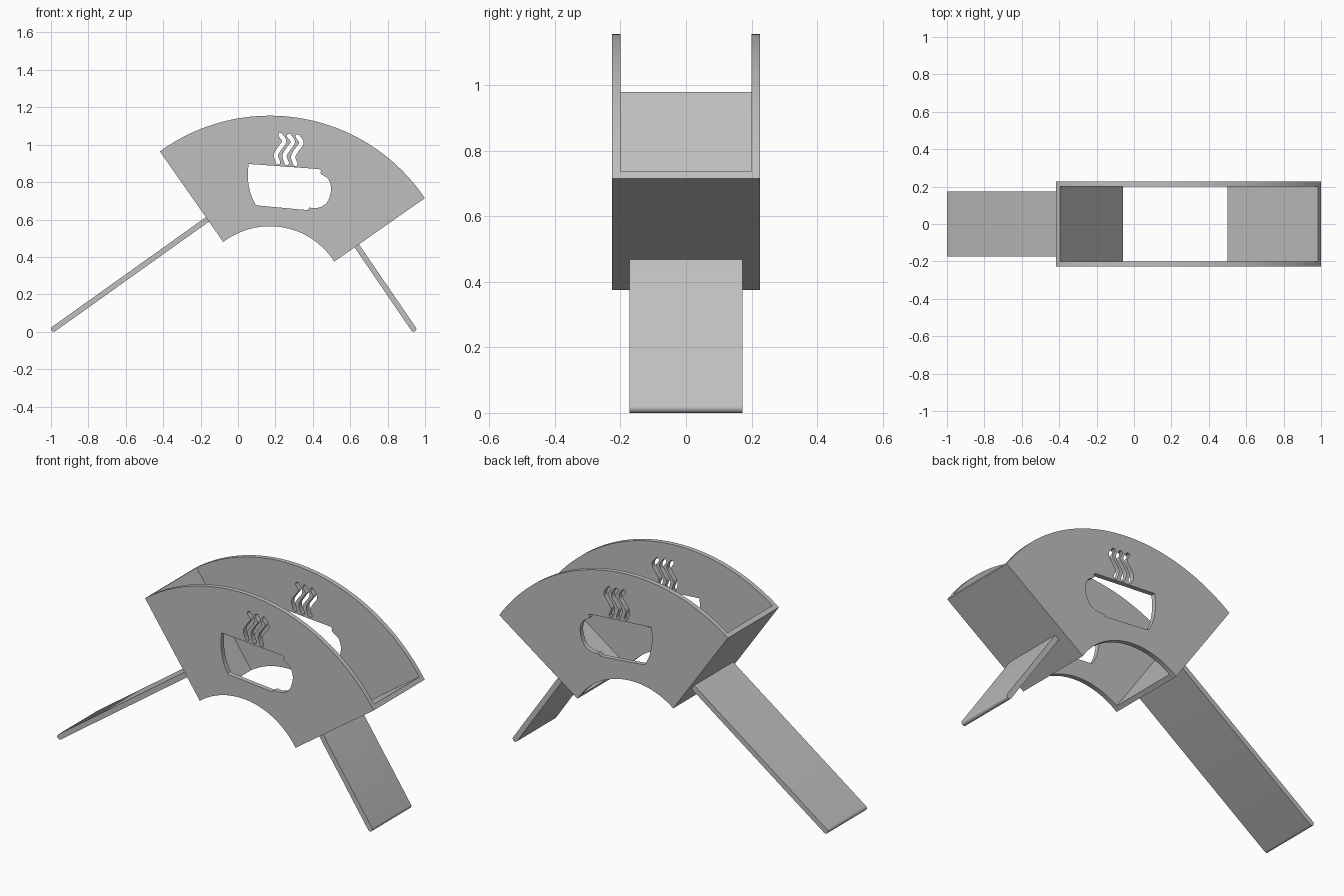
import bpy
from math import sin, cos, radians, sqrt, pi
from mathutils import Vector

if "Cube" in bpy.data.objects:
    bpy.data.objects.remove(bpy.data.objects["Cube"], do_unlink=True)

CENTRE = Vector((0.17, 0.155))
OUTER, INNER = 1.0, 0.409
THICK = 0.026
EDGE = 0.0175            # end faces sit just outside the quarter-circle radii
INSIDE = 0.2             # half the clear width between the plates
LEG_HALF, LEG_R = 0.1725, 0.0145

grey = bpy.data.materials.new("plain grey")
grey.use_nodes = True
colour = (0.52, 0.52, 0.52, 1)
grey.diffuse_color = colour
grey.node_tree.nodes["Principled BSDF"].inputs["Base Color"].default_value = colour


def extrude(name, outlines, y, half):
    """Fill x-z outlines (first is the edge, the rest holes) and extrude along y."""
    curve = bpy.data.curves.new(name, 'CURVE')
    curve.dimensions = '2D'
    curve.fill_mode = 'BOTH'
    curve.extrude = half
    for pts in outlines:
        spline = curve.splines.new('POLY')
        spline.points.add(len(pts) - 1)
        for p, co in zip(spline.points, pts):
            p.co = (co[0], co[1], 0, 1)
        spline.use_cyclic_u = True
    obj = bpy.data.objects.new(name, curve)
    bpy.context.collection.objects.link(obj)
    obj.location.y = y
    obj.rotation_euler.x = pi / 2
    bpy.ops.object.select_all(action='DESELECT')
    obj.select_set(True)
    bpy.context.view_layer.objects.active = obj
    bpy.ops.object.convert(target='MESH')
    obj = bpy.context.object
    bpy.ops.object.mode_set(mode='EDIT')
    bpy.ops.mesh.select_all(action='SELECT')
    bpy.ops.mesh.remove_doubles(threshold=0.0001)
    bpy.ops.mesh.normals_make_consistent(inside=False)
    bpy.ops.object.mode_set(mode='OBJECT')
    obj.data.materials.clear()
    obj.data.materials.append(grey)
    bpy.ops.object.shade_smooth_by_angle(angle=radians(30))
    return obj


def smooth(pts, steps=6):
    """Catmull-Rom curve through the points."""
    pts = [Vector(p) for p in pts]
    ext = [2 * pts[0] - pts[1]] + pts + [2 * pts[-1] - pts[-2]]
    out = []
    for a, b, c, d in zip(ext, ext[1:], ext[2:], ext[3:]):
        for i in range(steps):
            t = i / steps
            out.append(0.5 * (2 * b + (c - a) * t + (2 * a - 5 * b + 4 * c - d) * t * t
                              + (3 * b - a - 3 * c + d) * t ** 3))
    return out + [pts[-1]]


def arc(c, r, a0, a1, n):
    return [Vector(c) + r * Vector((cos(a0 + (a1 - a0) * i / n), sin(a0 + (a1 - a0) * i / n)))
            for i in range(n + 1)]


def ribbon(path, r):
    """Constant-width band with round ends along a path."""
    left, right = [], []
    for i, p in enumerate(path):
        d = (path[min(i + 1, len(path) - 1)] - path[max(i - 1, 0)]).normalized()
        n = Vector((-d.y, d.x)) * r
        left.append(p + n)
        right.append(p - n)
        if i == 0:
            start = d
    cap = lambda p, d, s: [p + r * (s * d * sin(a) + Vector((-d.y, d.x)) * s * cos(a))
                           for a in (pi / 4, pi / 2, 3 * pi / 4)]
    return left + cap(path[-1], d, 1) + right[::-1] + cap(path[0], start, -1)


# Fan-shaped side plate outline
def fan_arc(r, n, flip):
    extra = math_asin(EDGE / r)
    a = arc(CENTRE, r, radians(35) - extra, radians(125) + extra, n)
    return a[::-1] if flip else a


def math_asin(v):
    return Vector((sqrt(1 - v * v), v)).angle_signed(Vector((1, 0)))


fan = fan_arc(OUTER, 64, False) + fan_arc(INNER, 40, True)

# Cup-shaped opening: curved wall, base, then rounded handle
cup = smooth([(.056, .897), (.053, .82), (.067, .74), (.094, .68)])
cup += smooth([(.105, .675), (.355, .652), (.372, .655), (.383, .664)], 3)
cup += smooth([(.41, .66), (.445, .668), (.479, .696), (.498, .76), (.484, .814), (.449, .84)])
cup += smooth([(.439, .851), (.444, .863), (.43, .87)], 3)

# Three wavy steam openings
wave = [Vector(p) for p in
        [(.227, 1.052), (.247, 1.018), (.224, .982), (.203, .945), (.215, .905)]]
steam = [ribbon(smooth([p + i * Vector((.046, -.004)) for p in wave]), .0115)
         for i in range(3)]

for name, side in (("front_plate", -1), ("back_plate", 1)):
    extrude(name, [fan, cup] + steam, side * (INSIDE + THICK / 2), THICK / 2)


# End walls closing the fan between the plates
def end_wall(name, angle, outward):
    along = Vector((cos(angle), sin(angle)))
    across = Vector((-along.y, along.x)) * outward
    corner = lambda r, d: CENTRE + along * sqrt(r * r - d * d) + across * d
    extrude(name, [[corner(INNER, EDGE), corner(OUTER, EDGE),
                    corner(OUTER, EDGE - THICK), corner(INNER, EDGE - THICK)]], 0, INSIDE)


end_wall("left_end_wall", radians(35), -1)
end_wall("right_end_wall", radians(125), 1)


# Flat legs with a rounded foot
def leg(name, top, foot):
    top, foot = Vector(top), Vector(foot)
    d = (foot - top).normalized()
    n = Vector((-d.y, d.x)) * LEG_R
    tip = [foot + n * cos(a) + d * LEG_R * sin(a) for a in [i * pi / 8 for i in range(9)]]
    extrude(name, [[top - n, top + n] + tip], 0, LEG_HALF)


leg("right_leg", (-.163, .601), (-.9855, .0145))
leg("left_leg", (.635, .459), (.939, .0145))
